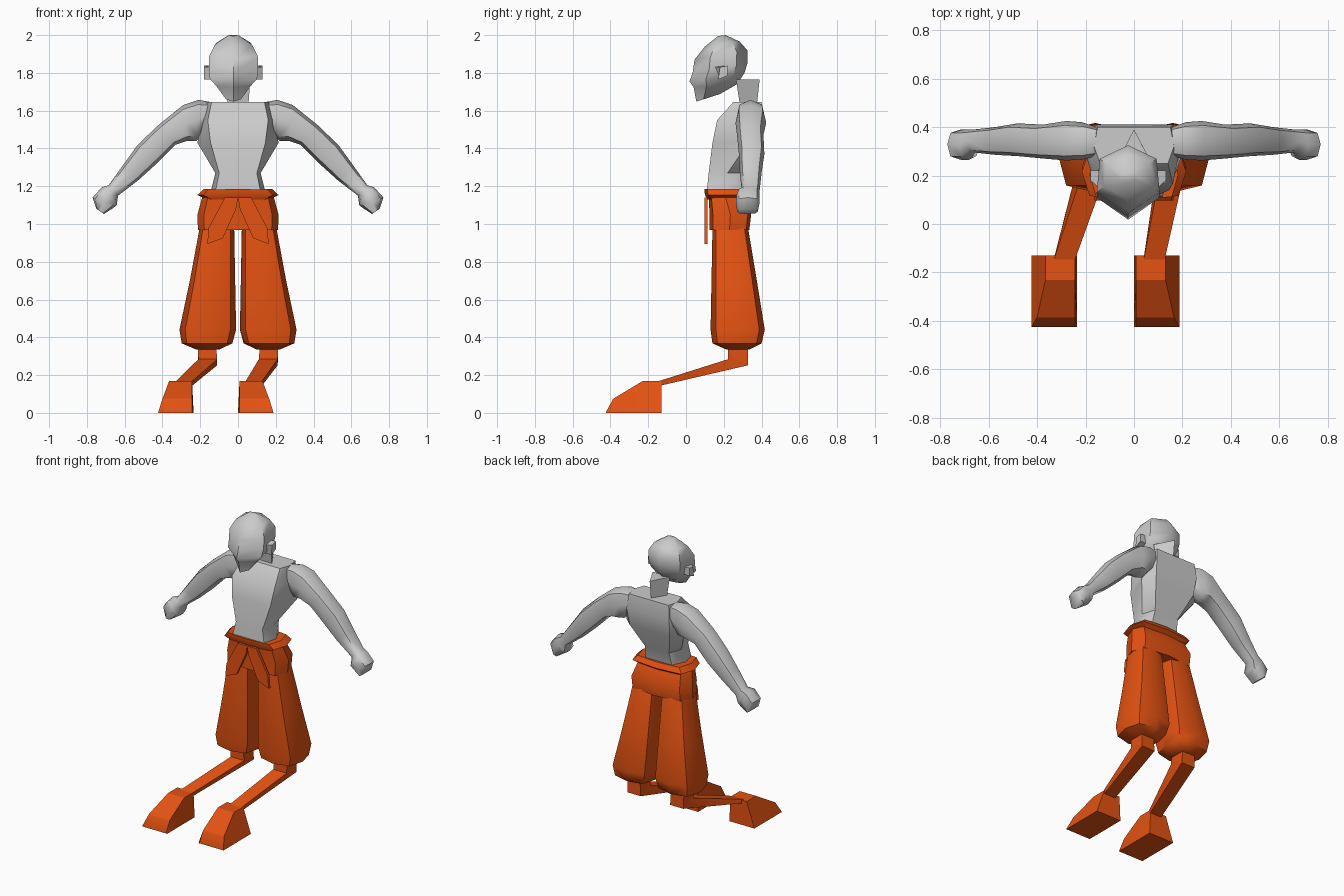
import bpy, bmesh, math
from mathutils import Vector

cube = bpy.data.objects.get("Cube")
if cube:
    bpy.data.objects.remove(cube, do_unlink=True)


def material(name, rgb):
    m = bpy.data.materials.new(name)
    m.use_nodes = True
    m.diffuse_color = (*rgb, 1)
    m.node_tree.nodes["Principled BSDF"].inputs["Base Color"].default_value = (*rgb, 1)
    return m


GREY = material("plain grey", (0.6, 0.6, 0.6))
ORANGE = material("burnt orange", (0.78, 0.085, 0.006))


def loft(name, rings, mat, angle=50):
    """Skin a list of equal-length point rings and cap both ends."""
    bm = bmesh.new()
    rows = [[bm.verts.new(p) for p in ring] for ring in rings]
    n = len(rows[0])
    for a, b in zip(rows, rows[1:]):
        for i in range(n):
            j = (i + 1) % n
            bm.faces.new((a[i], a[j], b[j], b[i]))
    bm.faces.new(rows[0][::-1])
    bm.faces.new(rows[-1])
    bmesh.ops.recalc_face_normals(bm, faces=bm.faces[:])
    mesh = bpy.data.meshes.new(name)
    bm.to_mesh(mesh)
    bm.free()
    mesh.materials.append(mat)
    ob = bpy.data.objects.new(name, mesh)
    bpy.context.collection.objects.link(ob)
    bpy.ops.object.select_all(action='DESELECT')
    ob.select_set(True)
    bpy.context.view_layer.objects.active = ob
    bpy.ops.object.shade_smooth_by_angle(angle=math.radians(angle))
    return ob


def oval(c, u, v, n=8, power=0.75, turn=0.0):
    """Rounded ring about c spanned by half-axes u and v."""
    def soft(t):
        return math.copysign(abs(t) ** power, t)
    pts = []
    for i in range(n):
        a = math.tau * (i + turn) / n
        pts.append(Vector(c) + Vector(u) * soft(math.cos(a)) + Vector(v) * soft(math.sin(a)))
    return pts


def level(z, x0, x1, y0, y1, **kw):
    """Horizontal ring filling the given bounds."""
    return oval(((x0 + x1) / 2, (y0 + y1) / 2, z),
                ((x1 - x0) / 2, 0, 0), (0, (y1 - y0) / 2, 0), **kw)


# Head: tilted rings from chin to crown, pointed at the face
HEAD_X = -0.024


def head_ring(yf, zf, yb, zb, w):
    def at(x, t):
        return (HEAD_X + x, yf + (yb - yf) * t, zf + (zb - zf) * t)
    return [at(0, 0), at(w, 0.3), at(w * 0.9, 0.8), at(0, 1), at(-w * 0.9, 0.8), at(-w, 0.3)]


loft("head", [head_ring(*r) for r in (
    (0.055, 1.648, 0.18, 1.688, 0.04),
    (0.04, 1.725, 0.27, 1.74, 0.09),
    (0.018, 1.755, 0.31, 1.80, 0.125),
    (0.035, 1.80, 0.325, 1.85, 0.13),
    (0.045, 1.87, 0.325, 1.92, 0.13),
    (0.10, 1.94, 0.285, 1.965, 0.10),
    (0.17, 1.995, 0.21, 2.0, 0.03))], GREY)

# Neck: three-sided post
loft("neck", [[(-w, yf, z), (w, yf, z), (0, yb, z)] for z, w, yf, yb in (
    (1.63, 0.055, 0.285, 0.375), (1.765, 0.065, 0.265, 0.39))], GREY, 30)


# Torso: flat chest, side ridge, narrower back
def torso_ring(z, front, side, y_side, back, yf, yb):
    half = [(front, yf), (side, y_side), (back, yb)]
    return [(x, y, z) for x, y in half] + [(-x, y, z) for x, y in reversed(half)]


loft("torso", [torso_ring(*r) for r in (
    (1.17, 0.12, 0.145, 0.20, 0.10, 0.11, 0.29),
    (1.27, 0.10, 0.12, 0.22, 0.09, 0.12, 0.31),
    (1.43, 0.145, 0.215, 0.33, 0.15, 0.14, 0.39),
    (1.55, 0.16, 0.19, 0.31, 0.16, 0.165, 0.41),
    (1.645, 0.14, 0.165, 0.32, 0.15, 0.25, 0.40))], GREY, 40)

# Skirt of the trousers and rolled belt
loft("trouser_seat", [level(z, -w, w, yf, yb, power=0.5) for z, w, yf, yb in (
    (0.967, 0.212, 0.125, 0.335),
    (1.05, 0.215, 0.125, 0.345),
    (1.14, 0.19, 0.12, 0.30))], ORANGE, 40)
loft("belt", [level(z, -w, w, yf, yb, power=0.45) for z, w, yf, yb in (
    (1.13, 0.165, 0.115, 0.30),
    (1.153, 0.215, 0.10, 0.33),
    (1.185, 0.182, 0.097, 0.31))], ORANGE, 30)

# Arm cross-sections: upper edge x, z, lower edge x, z, front y, back y
ARM = ((0.14, 1.645, 0.17, 1.50, 0.28, 0.40),
       (0.21, 1.657, 0.22, 1.44, 0.265, 0.42),
       (0.29, 1.63, 0.27, 1.44, 0.262, 0.425),
       (0.42, 1.525, 0.33, 1.42, 0.27, 0.41),
       (0.53, 1.42, 0.43, 1.32, 0.28, 0.415),
       (0.61, 1.31, 0.53, 1.23, 0.285, 0.40),
       (0.685, 1.205, 0.635, 1.15, 0.295, 0.39),
       (0.72, 1.195, 0.642, 1.10, 0.265, 0.39),
       (0.77, 1.14, 0.66, 1.085, 0.265, 0.39),
       (0.75, 1.08, 0.71, 1.053, 0.27, 0.38))

# Trouser leg levels: z, inner x, outer x, front y, back y
LEG = ((1.03, 0.02, 0.19, 0.15, 0.30),
       (0.97, 0.02, 0.205, 0.14, 0.33),
       (0.70, 0.015, 0.255, 0.135, 0.375),
       (0.44, 0.01, 0.31, 0.13, 0.417),
       (0.368, 0.03, 0.298, 0.14, 0.40),
       (0.335, 0.10, 0.22, 0.215, 0.335))

for side, s in (("left", 1), ("right", -1)):
    # Ear: small wedge standing off the head
    ear = [[(HEAD_X + s * x, y, z) for y, z in
            ((y0, 1.83), (0.22, 1.838), (0.22, 1.785), (0.17, 1.765))]
           for x, y0 in ((0.10, 0.13), (0.155, 0.18))]
    loft(side + "_ear", ear, GREY, 30)

    # Arm with fist
    rings = []
    for tx, tz, bx, bz, yf, yb in ARM:
        c = (s * (tx + bx) / 2, (yf + yb) / 2, (tz + bz) / 2)
        u = (s * (tx - bx) / 2, 0, (tz - bz) / 2)
        rings.append(oval(c, u, (0, (yb - yf) / 2, 0)))
    loft(side + "_arm", rings, GREY, 55)

    # Baggy trouser leg
    loft(side + "_trouser_leg",
         [level(z, s * a, s * b, yf, yb, power=0.65) for z, a, b, yf, yb in LEG], ORANGE)

    # Both feet are shifted towards the right of the body
    inner = 0.0 if s > 0 else -0.235
    ankle_x = inner + s * (0.083 if s > 0 else 0.052)

    # Shin: short drop, then a thin strip reaching forward to the foot
    square = dict(n=4, power=1, turn=0.5)
    k = math.sqrt(2)
    shin = []
    for x, y, z, w, dy, dz in ((s * 0.165, 0.275, 0.36, 0.048, 0.052, 0),
                               (s * 0.16, 0.275, 0.268, 0.05, 0.053, -0.016),
                               (ankle_x, -0.145, 0.155, 0.043, 0.004, -0.012)):
        shin.append(oval((x, y, z), (w * k, 0, 0), (0, dy * k, dz * k), **square))
    loft(side + "_shin", shin, ORANGE, 30)

    # Foot: block with sloping toe and flared outer side
    foot = []
    for y, top, wide in ((-0.13, 0.168, 0.13), (-0.23, 0.168, 0.13),
                         (-0.385, 0.075, 0.165), (-0.424, 0.004, 0.187)):
        foot.append([(inner, y, 0), (inner + s * 0.188, y, 0),
                     (inner + s * wide, y, top), (inner + s * 0.008, y, top)])
    loft(side + "_foot", foot, ORANGE, 30)

    # Hanging sash end
    tail = ((0, 1.14), (0.07, 1.14), (0.155, 0.98), (0.163, 0.893), (0.08, 0.925), (0.01, 1.08))
    loft(side + "_sash_end", [[(s * x, y, z) for x, z in tail]
                              for y in (0.097, 0.115)], ORANGE, 30)
